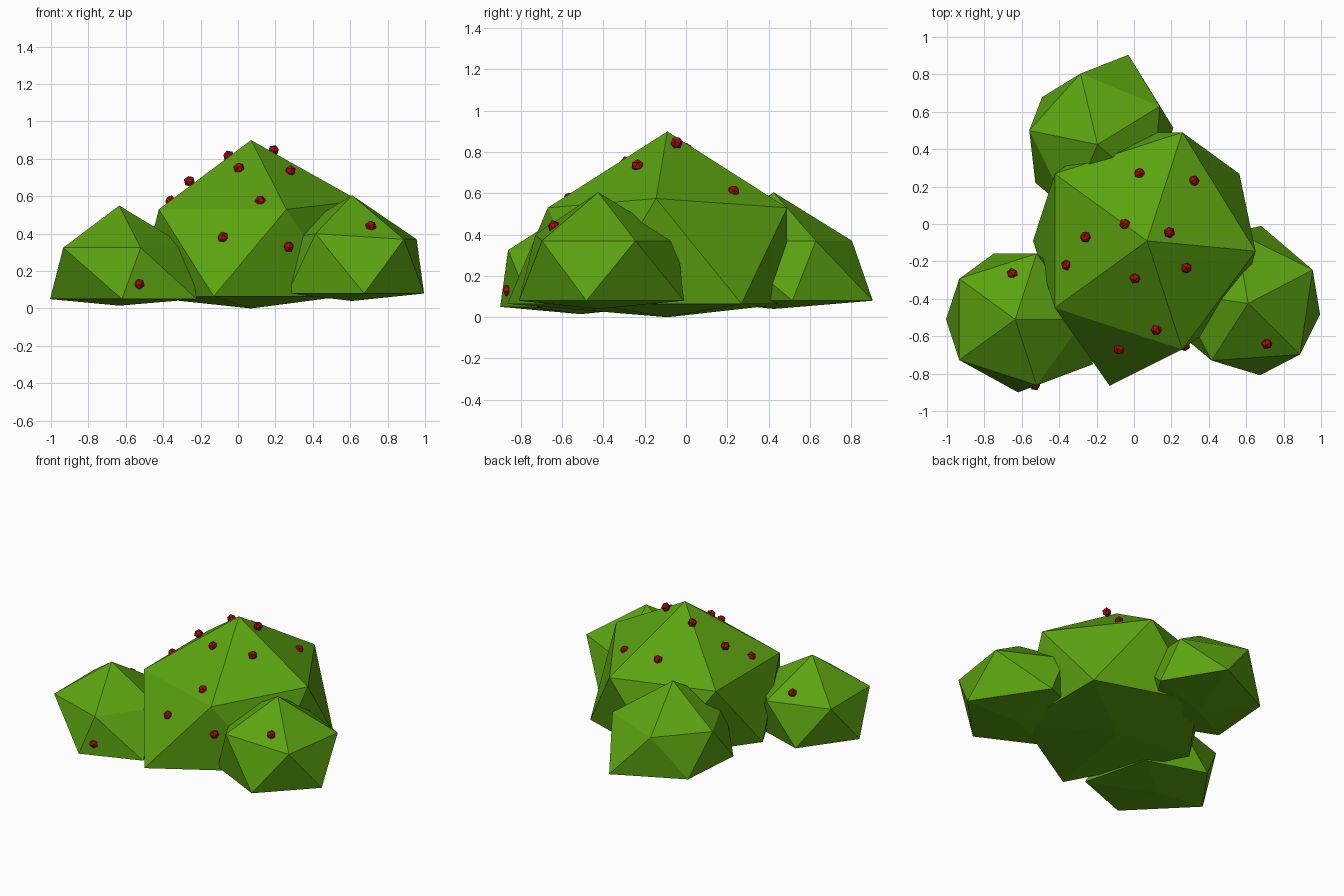
import bpy, bmesh, math
from mathutils import Matrix

if "Cube" in bpy.data.objects:
    bpy.data.objects.remove(bpy.data.objects["Cube"])


def material(name, rgb):
    m = bpy.data.materials.new(name)
    m.diffuse_color = (*rgb, 1)
    m.use_nodes = True
    m.node_tree.nodes["Principled BSDF"].inputs["Base Color"].default_value = m.diffuse_color
    return m


LEAF = material("leaf green", (0.105, 0.37, 0.005))
BERRY = material("berry red", (0.42, 0.004, 0.006))


def clump(name, centre, radius, turn, levels, moved=None):
    """Icosahedron-like clump; levels = bottom, lower ring, upper ring, top heights.
    moved maps (ring, index) to a pulled-out corner position."""
    moved = moved or {}
    cx, cy = centre
    z0, z1, z2, z3 = levels
    bm = bmesh.new()
    rings = []
    for key, z, off in (("low", z1, 36), ("up", z2, 0)):
        ring = []
        for i in range(5):
            a = math.radians(turn + off + 72 * i)
            p = (cx + radius * math.cos(a), cy + radius * math.sin(a), z)
            ring.append(bm.verts.new(moved.get((key, i), p)))
        rings.append(ring)
    low, up = rings
    bottom = bm.verts.new((cx, cy, z0))
    top = bm.verts.new((cx, cy, z3))
    for i in range(5):
        j = (i + 1) % 5
        bm.faces.new((top, up[i], up[j]))
        bm.faces.new((up[i], low[i], up[j]))
        bm.faces.new((low[i], low[j], up[j]))
        bm.faces.new((bottom, low[j], low[i]))
    bmesh.ops.recalc_face_normals(bm, faces=bm.faces)
    finish(bm, name, LEAF)


def finish(bm, name, mat):
    me = bpy.data.meshes.new(name)
    bm.to_mesh(me)
    bm.free()
    me.materials.append(mat)
    bpy.context.collection.objects.link(bpy.data.objects.new(name, me))


# leafy clumps
clump("main_clump", (0.07, -0.09), 0.61, 0, (0, 0.065, 0.53, 0.90),
      {("up", 0): (0.65, -0.145, 0.575), ("low", 3): (-0.13, -0.865, 0.065)})
clump("left_clump", (-0.635, -0.51), 0.37, 0, (0.015, 0.05, 0.325, 0.55),
      {("low", 3): (-0.62, -0.90, 0.05), ("low", 4): (-0.22, -0.75, 0.05)})
clump("right_clump", (0.61, -0.425), 0.389, 27.5, (0.04, 0.08, 0.37, 0.605),
      {("up", 3): (0.415, -0.73, 0.40), ("low", 0): (0.68, -0.01, 0.08)})
clump("back_clump", (-0.195, 0.425), 0.39, 31.5, (0.04, 0.08, 0.37, 0.605),
      {("up", 2): (-0.56, 0.50, 0.37), ("low", 0): (-0.03, 0.905, 0.08),
       ("low", 4): (0.21, 0.515, 0.08)})

# berries sitting on the leaf faces
berries = [
    (0.03, 0.27, 0.635), (0.32, 0.23, 0.61), (-0.05, 0.0, 0.815), (0.19, -0.045, 0.845),
    (-0.26, -0.07, 0.68), (-0.36, -0.22, 0.575), (0.005, -0.29, 0.75), (0.28, -0.235, 0.735),
    (0.12, -0.565, 0.575), (-0.08, -0.67, 0.38), (0.27, -0.65, 0.33), (-0.53, -0.86, 0.13),
    (-0.65, -0.265, 0.375), (0.71, -0.64, 0.44),
]
bm = bmesh.new()
for i, p in enumerate(berries):
    bmesh.ops.create_icosphere(
        bm, subdivisions=1, radius=0.031,
        matrix=Matrix.Translation(p) @ Matrix.Rotation(i * 0.9, 4, (1, 0.5, 0.3)))
finish(bm, "berries", BERRY)
